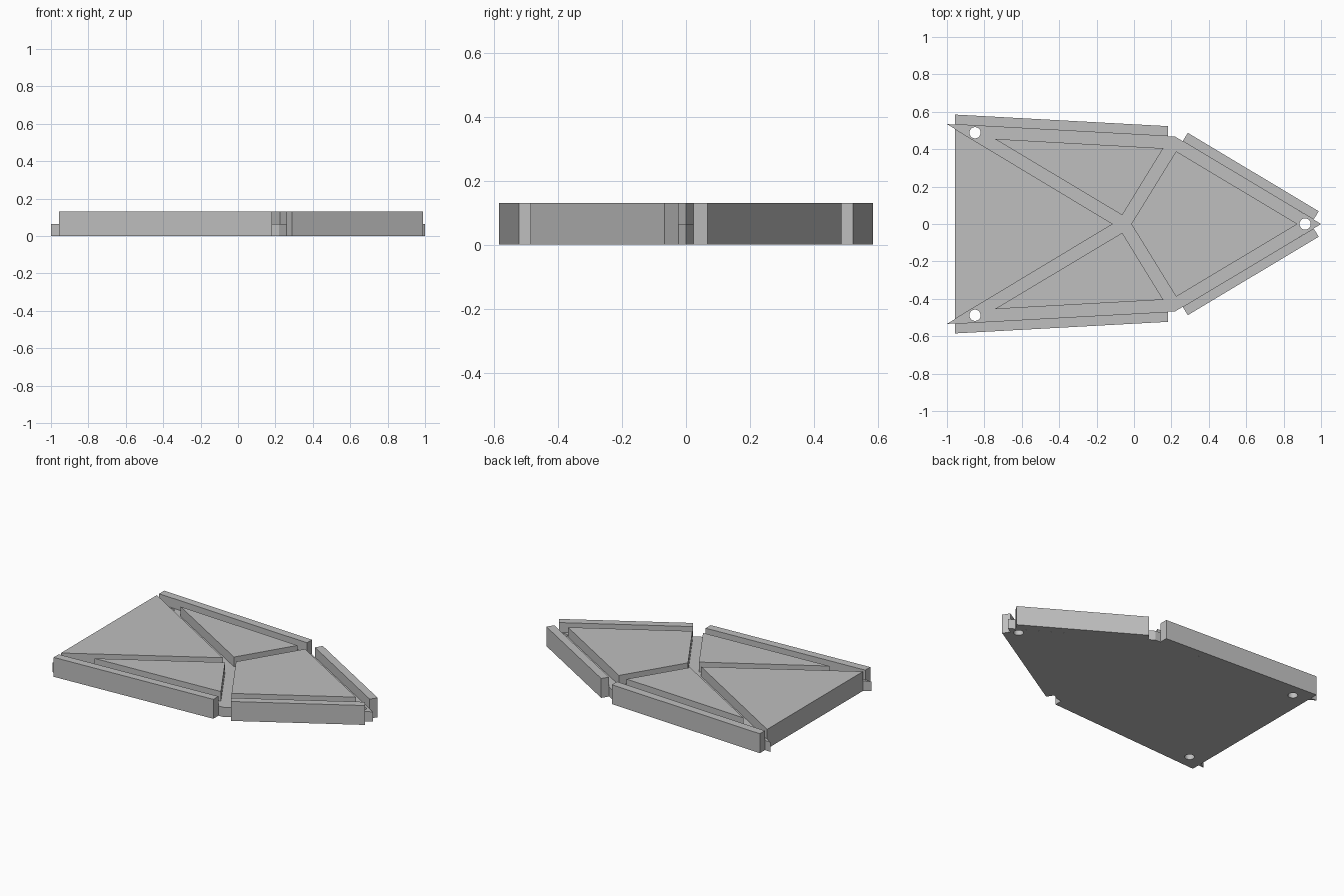
import bpy, bmesh

cube = bpy.data.objects.get("Cube")
if cube:
    bpy.data.objects.remove(cube, do_unlink=True)

grey = bpy.data.materials.new("matt_grey")
grey.use_nodes = True
colour = (0.52, 0.52, 0.52, 1)
grey.diffuse_color = colour
grey.node_tree.nodes["Principled BSDF"].inputs["Base Color"].default_value = colour

HEIGHT = 0.13
FLOOR = 0.065      # level of the channels
BACK = -0.957      # flat left-hand end


def prism(name, outline, z0, z1):
    """Extrude a flat outline from z0 up to z1."""
    bm = bmesh.new()
    face = bm.faces.new([bm.verts.new((x, y, z0)) for x, y in outline])
    top = bmesh.ops.extrude_face_region(bm, geom=[face])["geom"]
    bmesh.ops.translate(bm, vec=(0, 0, z1 - z0),
                        verts=[v for v in top if isinstance(v, bmesh.types.BMVert)])
    bmesh.ops.recalc_face_normals(bm, faces=bm.faces)
    mesh = bpy.data.meshes.new(name)
    bm.to_mesh(mesh)
    bm.free()
    mesh.materials.append(grey)
    obj = bpy.data.objects.new(name, mesh)
    bpy.context.collection.objects.link(obj)
    return obj


def symmetric(half):
    """Complete an outline by mirroring its upper half across the x axis."""
    return half + [(x, -y) for x, y in reversed(half) if y > 0]


# Base plate, with pointed tips and three screw holes
base = prism("base_plate",
             symmetric([(1, 0), (0.22, 0.467), (-1, 0.534), (BACK, 0.508)]), 0, FLOOR)
for x, y in [(-0.85, 0.488), (-0.85, -0.488), (0.915, 0)]:
    bpy.ops.mesh.primitive_cylinder_add(vertices=32, radius=0.03, depth=0.3, location=(x, y, 0))
    cutter = bpy.context.object
    cutter.name = "hole_cutter"
    cutter.hide_render = True
    cut = base.modifiers.new("hole", "BOOLEAN")
    cut.operation = "DIFFERENCE"
    cut.solver = "EXACT"
    cut.object = cutter
    bpy.context.view_layer.objects.active = base
    bpy.ops.object.modifier_apply(modifier=cut.name)
    bpy.data.objects.remove(cutter, do_unlink=True)

# Raised panels on the centre line
prism("end_panel", symmetric([(-0.113, 0), (BACK, 0.508)]), FLOOR, HEIGHT)
prism("point_panel", symmetric([(0.875, 0), (0.225, 0.389), (-0.015, 0)]), FLOOR, HEIGHT)

# Raised side panels and outer rails, mirrored left and right
pairs = {
    "side_panel": ([(-0.745, 0.455), (0.157, 0.405), (-0.063, 0.047)], FLOOR),
    "long_rail": ([(BACK, 0.585), (0.183, 0.523), (0.183, 0.469), (BACK, 0.5316)], 0),
    "short_rail": ([(0.288, 0.487), (0.988, 0.068), (0.96, 0.024), (0.26, 0.443)], 0),
}
for name, (outline, bottom) in pairs.items():
    for side, sign in (("back", 1), ("front", -1)):
        prism(f"{side}_{name}", [(x, sign * y) for x, y in outline], bottom, HEIGHT)
